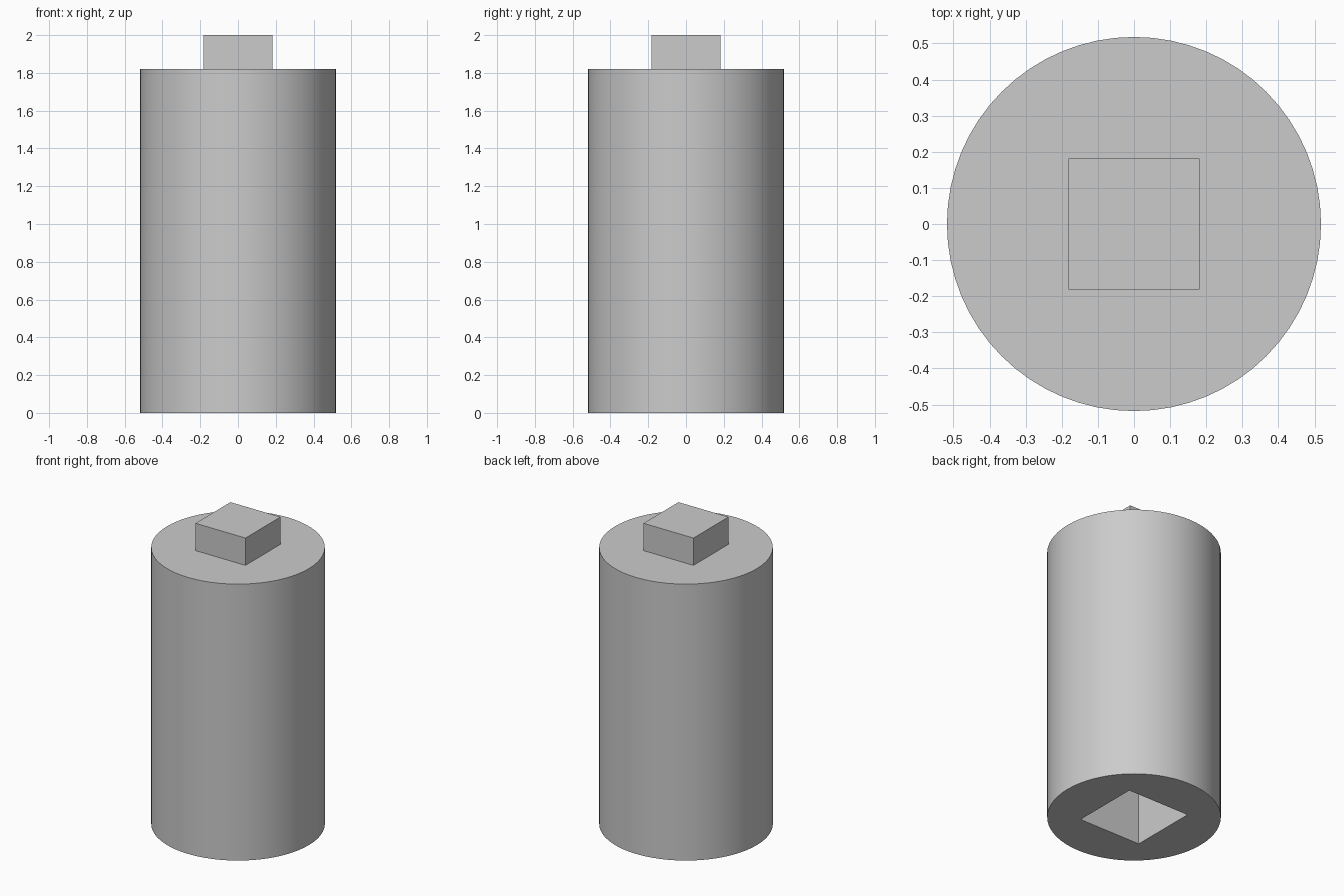
import bpy
import bmesh
import math
from mathutils import Matrix

if "Cube" in bpy.data.objects:
    bpy.data.objects.remove(bpy.data.objects["Cube"], do_unlink=True)

RADIUS, BODY_TOP, TOTAL = 0.518, 1.82, 2.0
PEG, SOCKET, DEPTH = 0.364, 0.452, 0.45

grey = bpy.data.materials.new("plain grey")
grey.use_nodes = True
colour = (0.6, 0.6, 0.6, 1)
grey.diffuse_color = colour
grey.node_tree.nodes["Principled BSDF"].inputs["Base Color"].default_value = colour


def add_object(name, bm):
    mesh = bpy.data.meshes.new(name)
    bm.to_mesh(mesh)
    bm.free()
    mesh.materials.append(grey)
    obj = bpy.data.objects.new(name, mesh)
    bpy.context.collection.objects.link(obj)
    return obj


def box(name, side, bottom, top):
    bm = bmesh.new()
    place = Matrix.Translation((0, 0, (bottom + top) / 2))
    place = place @ Matrix.Diagonal((side, side, top - bottom, 1))
    bmesh.ops.create_cube(bm, size=1, matrix=place)
    return add_object(name, bm)


# Round body
bm = bmesh.new()
bmesh.ops.create_cone(bm, cap_ends=True, segments=64, radius1=RADIUS, radius2=RADIUS,
                      depth=BODY_TOP, matrix=Matrix.Translation((0, 0, BODY_TOP / 2)))
body = add_object("cylinder_body", bm)

# Square socket sunk into the underside
cutter = box("socket_cutter", SOCKET, -0.1, DEPTH)
cut = body.modifiers.new("socket", "BOOLEAN")
cut.operation = "DIFFERENCE"
cut.solver = "EXACT"
cut.object = cutter
bpy.ops.object.select_all(action="DESELECT")
bpy.context.view_layer.objects.active = body
body.select_set(True)
bpy.ops.object.modifier_apply(modifier=cut.name)
bpy.data.objects.remove(cutter, do_unlink=True)
bpy.ops.object.shade_smooth_by_angle(angle=math.radians(30))

# Square peg on top
box("square_peg", PEG, BODY_TOP, TOTAL)
